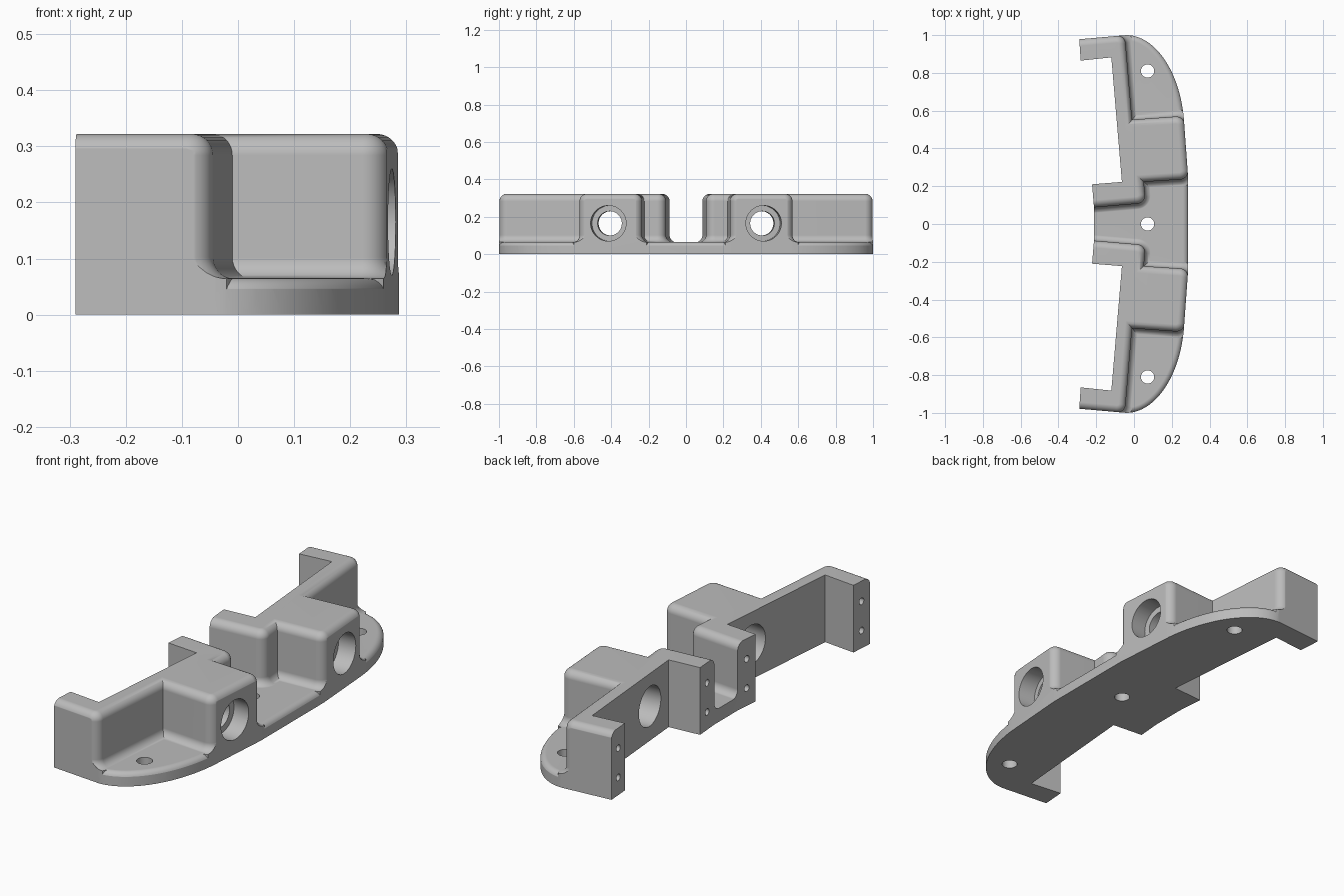
import bpy, bmesh, math
from mathutils import Vector, Matrix

HEIGHT, BASE, FILLET, RIM, TILT = 0.322, 0.065, 0.038, 0.03, math.radians(5)

if "Cube" in bpy.data.objects:
    bpy.data.objects.remove(bpy.data.objects["Cube"])

grey = bpy.data.materials.new("plain grey")
grey.use_nodes = True
grey.diffuse_color = (0.5, 0.5, 0.5, 1)
grey.node_tree.nodes["Principled BSDF"].inputs["Base Color"].default_value = grey.diffuse_color


def make_object(name, bm):
    bmesh.ops.recalc_face_normals(bm, faces=bm.faces)
    mesh = bpy.data.meshes.new(name)
    bm.to_mesh(mesh)
    bm.free()
    mesh.materials.append(grey)
    obj = bpy.data.objects.new(name, mesh)
    bpy.context.collection.objects.link(obj)
    return obj


def combine(target, other, operation):
    mod = target.modifiers.new("cut", "BOOLEAN")
    mod.object, mod.operation, mod.solver = other, operation, "EXACT"
    bpy.context.view_layer.objects.active = target
    bpy.ops.object.modifier_apply(modifier=mod.name)
    bpy.data.objects.remove(other)


def round_corners(corners):
    """corners: (x, y, radius, flag of the edge that follows)"""
    out, n = [], len(corners)
    for i, (x, y, r, flag) in enumerate(corners):
        p = Vector((x, y))
        prev_flag = corners[i - 1][3]
        if r == 0:
            out.append((p, flag))
            continue
        u = (Vector(corners[i - 1][:2]) - p).normalized()
        v = (Vector(corners[(i + 1) % n][:2]) - p).normalized()
        half = u.angle(v) / 2
        centre = p + (u + v).normalized() * r / math.sin(half)
        a = p + u * r / math.tan(half) - centre
        b = p + v * r / math.tan(half) - centre
        w = a.angle(b)
        for k in range(9):
            t = k / 8
            q = centre + (a * math.sin((1 - t) * w) + b * math.sin(t * w)) / math.sin(w)
            out.append((q, flag if k == 8 else prev_flag))
    return out


def offset(loop, amount, margin=0.002):
    """Move flagged edges outward by amount; every edge also gets the margin."""
    n = len(loop)
    area = sum(loop[i - 1][0].cross(loop[i][0]) for i in range(n))
    side = 1 if area > 0 else -1

    def edge(i):
        d = (loop[(i + 1) % n][0] - loop[i % n][0]).normalized()
        return Vector((d.y, -d.x)) * side, margin + (amount if loop[i % n][1] else 0)

    result = []
    for i in range(n):
        (n1, o1), (n2, o2) = edge(i - 1 + n), edge(i)
        det = n1.cross(n2)
        if abs(det) < 1e-4:
            move = n1 * o1
        else:
            move = Vector((o1 * n2.y - o2 * n1.y, n1.x * o2 - n2.x * o1)) / det
        result.append(loop[i][0] + move)
    return result


def loft(name, rings):
    """Skin a stack of equal-sized outlines given as (points, z)."""
    bm = bmesh.new()
    layers = [[bm.verts.new((p.x, p.y, z)) for p in pts] for pts, z in rings]
    for low, high in zip(layers, layers[1:]):
        for i in range(len(low)):
            bm.faces.new((low[i - 1], low[i], high[i], high[i - 1]))
    bm.faces.new(layers[0])
    bm.faces.new(layers[-1])
    return make_object(name, bm)


def drill(target, start, direction, length, radius):
    d = Vector(direction).normalized()
    bm = bmesh.new()
    turn = d.to_track_quat("Z", "Y").to_matrix().to_4x4()
    place = Matrix.Translation(Vector(start) + d * length / 2) @ turn
    bmesh.ops.create_cone(bm, cap_ends=True, segments=48, radius1=radius,
                          radius2=radius, depth=length, matrix=place)
    combine(target, make_object("drill", bm), "DIFFERENCE")


# Plan outline of the whole part, one half then its mirror
P = [Vector(p) for p in ((0.263, 0.57), (0.235, 0.83), (0.10, 1.0), (-0.04, 1.0))]
half = [(Vector((0.287, 0.24)), True)]
for k in range(25):
    t = k / 24
    s = 1 - t
    half.append((P[0] * s**3 + P[1] * 3 * s * s * t + P[2] * 3 * s * t * t + P[3] * t**3, True))
half += [(Vector(p), False) for p in ((-0.29, 0.978), (-0.282, 0.865), (-0.12, 0.882),
                                      (-0.064, 0.223), (-0.222, 0.21), (-0.212, 0.09))]
mirrored = []
for i in range(len(half) - 1, -1, -1):
    flag = half[i - 1][1] if i else True
    mirrored.append((Vector((half[i][0].x, -half[i][0].y)), flag))
outline = half + mirrored

# Base slab with a rounded front rim
steps = [k * math.pi / 16 for k in range(9)]
rings = [(offset(outline, 0), -0.05)]
rings += [(offset(outline, RIM * (math.cos(a) - 1)), BASE - RIM + RIM * math.sin(a)) for a in steps]
body = loft("bracket_body", rings)

# Raised walls, arms and bearing blocks, blended into the slab
R = 0.042
plan = [(-0.29, 0.978, 0, True), (-0.05, 0.999, R, True), (-0.012, 0.55, 0, True),
        (0.263, 0.57, R, True), (0.287, 0.24, R, True), (0.05, 0.225, 0, True),
        (0.06, 0.113, R, True), (-0.212, 0.09, 0, False), (-0.222, 0.21, 0, False),
        (-0.064, 0.223, 0, False), (-0.12, 0.882, 0, False), (-0.282, 0.865, 0, False)]
for sign in (1, -1):
    loop = round_corners([(x, y * sign, r, f) for x, y, r, f in plan])
    rings = [(offset(loop, FILLET), -0.03)]
    rings += [(offset(loop, FILLET * (1 - math.cos(a))), BASE - 0.001 + FILLET * (1 - math.sin(a)))
              for a in reversed(steps)]
    rings += [(offset(loop, FILLET * (math.cos(a) - 1)), HEIGHT - FILLET + FILLET * math.sin(a))
              for a in steps]
    combine(body, loft("raised_wall", rings), "UNION")

# Trim everything to the plan outline
flat = offset(outline, 0, 0)
combine(body, loft("trim", [(flat, 0), (flat, 0.5)]), "INTERSECT")

# Mounting holes through the slab
for y in (-0.81, 0, 0.81):
    drill(body, (0.072, y, -0.1), (0, 0, 1), 0.3, 0.035)

for sign in (1, -1):
    axis = Vector((math.cos(TILT), sign * math.sin(TILT), 0))
    centre = Vector((0.1, 0.4 * sign, 0.165))
    # Through bore, with a wider bore from each end leaving a lip
    drill(body, centre - axis * 0.4, axis, 0.8, 0.065)
    drill(body, centre + axis * 0.09, axis, 0.3, 0.095)
    drill(body, centre + axis * 0.03, -axis, 0.4, 0.095)
    # Screw holes in the arm ends
    for x, y in ((-0.286, 0.921), (-0.217, 0.15)):
        for z in (0.085, 0.225):
            drill(body, Vector((x, y * sign, z)) - axis * 0.03, axis, 0.13, 0.016)

# Smooth fillets, crisp edges
bpy.ops.object.select_all(action="DESELECT")
body.select_set(True)
bpy.context.view_layer.objects.active = body
bpy.ops.object.shade_smooth_by_angle(angle=math.radians(30))
weighted = body.modifiers.new("even_shading", "WEIGHTED_NORMAL")
weighted.keep_sharp = True
